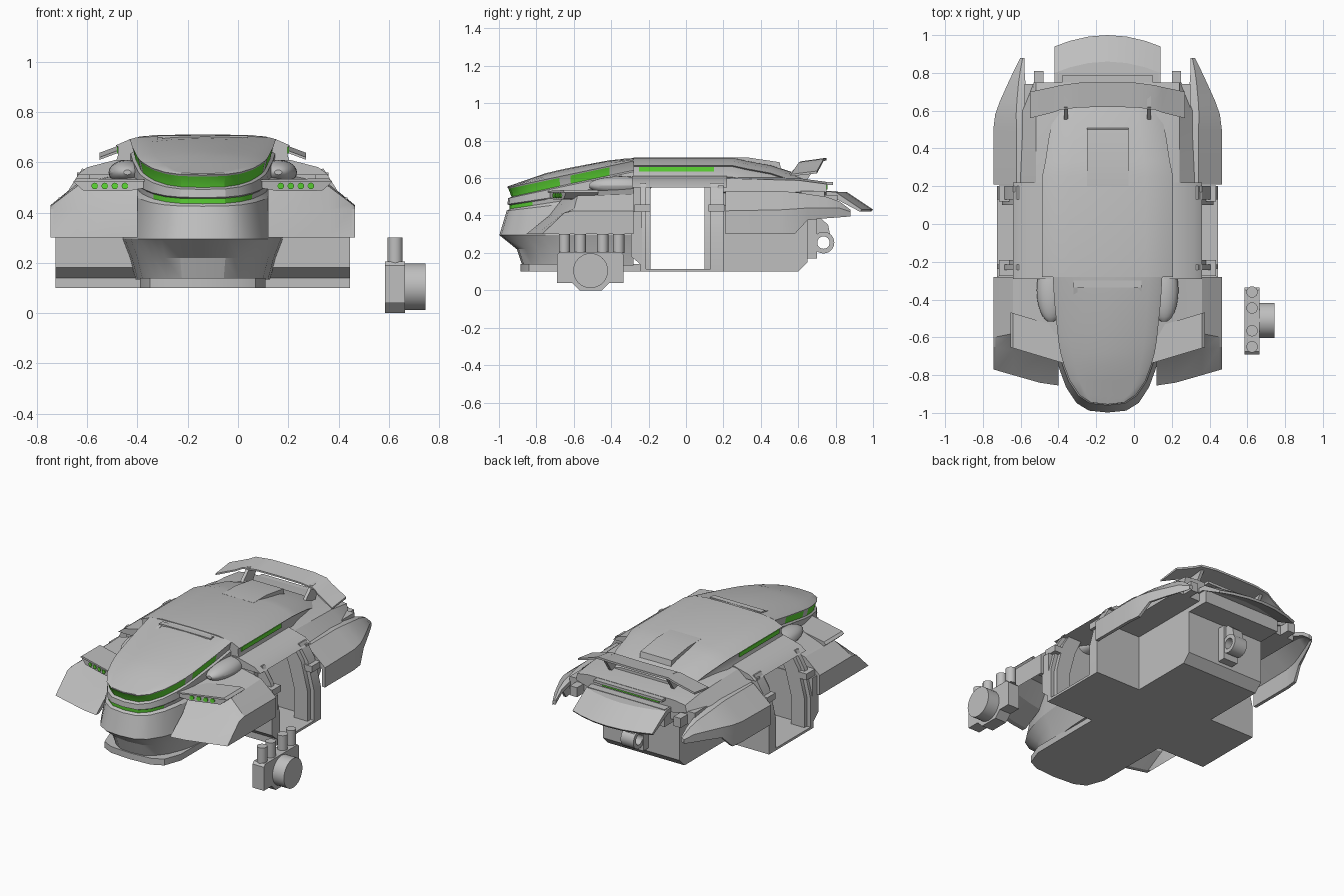
import bpy, bmesh, math

if "Cube" in bpy.data.objects:
    bpy.data.objects.remove(bpy.data.objects["Cube"])

CX = -0.14  # car centre line; the loose engine sits beside it


def material(name, col):
    m = bpy.data.materials.new(name)
    m.diffuse_color = (*col, 1)
    m.use_nodes = True
    m.node_tree.nodes["Principled BSDF"].inputs["Base Color"].default_value = m.diffuse_color
    return m


GREY = material("body grey", (0.52, 0.52, 0.52))
GREEN = material("glass green", (0.11, 0.68, 0.035))


def make(name, verts, faces, mat=GREY, mirror=False, green=(), cx=CX):
    verts, faces = list(verts), list(faces)
    if mirror:
        n = len(verts)
        verts += [(-x, y, z) for x, y, z in verts]
        faces += [tuple(n + i for i in reversed(f)) for f in faces]
    me = bpy.data.meshes.new(name)
    me.from_pydata([(x + cx, y, z) for x, y, z in verts], [], faces)
    me.materials.append(mat)
    if green:
        me.materials.append(GREEN)
        for i in green:
            me.polygons[i].material_index = 1
    bm = bmesh.new()
    bm.from_mesh(me)
    bmesh.ops.remove_doubles(bm, verts=bm.verts, dist=1e-5)
    bmesh.ops.recalc_face_normals(bm, faces=bm.faces)
    bm.to_mesh(me)
    bm.free()
    ob = bpy.data.objects.new(name, me)
    bpy.context.collection.objects.link(ob)
    return ob


def loft(name, rings, closed=False, **kw):
    n, k = len(rings[0]), len(rings)
    faces = []
    for r in range(k if closed else k - 1):
        a, b = r * n, (r + 1) % k * n
        faces += [(a + i, a + (i + 1) % n, b + (i + 1) % n, b + i) for i in range(n)]
    if not closed:
        faces += [tuple(range(n)), tuple((k - 1) * n + i for i in range(n))]
    return make(name, [p for r in rings for p in r], faces, **kw)


def prism(name, poly, axis, a, b, **kw):
    put = {"x": lambda p, t: (t, *p), "y": lambda p, t: (p[0], t, p[1]), "z": lambda p, t: (*p, t)}[axis]
    return loft(name, [[put(p, t) for p in poly] for t in (a, b)], **kw)


def box(name, x0, x1, y0, y1, z0, z1, **kw):
    return prism(name, [(x0, y0), (x1, y0), (x1, y1), (x0, y1)], "z", z0, z1, **kw)


def both(half):  # complete a half outline that starts on the centre line
    return half + [(-x, y) for x, y in reversed(half) if x > 0]


def circle(a, b, r, n=24):
    return [(a + r * math.cos(6.28319 * i / n), b + r * math.sin(6.28319 * i / n)) for i in range(n)]


# Nose hull: plan outline swept down through stacked belts
plan = [(0, -.955), (.09, -.945), (.15, -.905), (.2, -.83), (.23, -.75), (.25, -.68),
        (.26, -.62), (.282, -.41), (.29, -.28)]
plan = [(-x, y) for x, y in reversed(plan[1:])] + plan
# belt: width factor, front height, rise per unit y, push back of the nose
belts = [(0, .555, .21, 0), (.4, .555, .21, 0), (.75, .555, .21, 0), (.92, .555, .21, 0),
         (1, .55, .21, 0), (.985, .543, .21, .006), (.95, .5, .21, .022), (.99, .492, .21, .004),
         (1, .46, .15, 0), (.985, .455, .15, .01), (.975, .435, .15, .012), (1.03, .425, .12, -.004),
         (1.1, .295, 0, -.043), (1, .22, 0, .05), (.92, .133, 0, .08)]
verts, faces, green = [], [], []
N = len(plan)
for b, (k, f, s, dy) in enumerate(belts):
    for x, y in plan:
        d = y + .955
        crown = .03 * (1 - k * k) * min(1, d / .22) * min(1, (.76 - d) / .25) if b < 4 else 0
        fade = max(0, min(1, (-.55 - y) / .36))
        verts.append((x * k, y + dy * fade, f + s * d + crown))
for b in range(len(belts) - 1):
    for i in range(N - 1):
        seg = max(abs(i - 8), abs(i - 7)) - 1
        if (b == 5 and seg in (0, 1, 2, 3, 4, 6)) or (b == 9 and seg < 3):
            green.append(len(faces))
        faces.append((b * N + i, b * N + i + 1, (b + 1) * N + i + 1, (b + 1) * N + i))
L = len(belts)
faces.append(tuple((L - 1) * N + i for i in range(N)))
faces.append(tuple(b * N for b in range(L)) + tuple(b * N + N - 1 for b in range(L - 1, 0, -1)))
make("nose_hull", verts, faces, green=green)

# Front lip and floor
prism("front_lip", both([(0, -.885), (.14, -.875), (.21, -.84), (.25, -.73), (.25, -.24)]), "z", .1, .14)
box("floor", -.585, .585, -.24, .2, .1, .115)

# Front fenders: flared leading edge, hollow wheel arch below
rings = []
for u, t0, ft, zt, my, mz, lip, hollow in ((.605, .425, -.6, .425, -.65, .415, -.77, 0),
                                           (.59, .438, -.598, .437, -.652, .414, -.774, 1),
                                           (.5, .515, -.58, .505, -.67, .41, -.8, 1),
                                           (.36, .545, -.61, .52, -.71, .405, -.84, 1),
                                           (.26, .56, -.63, .53, -.73, .4, -.855, 1)):
    s = [(-.28, .3), (-.28, t0), (ft, zt), (my, mz), (lip, .3)]
    s += [(lip + .03, .3), (my + .03, .37), (ft, zt - .04), (-.31, t0 - .04), (-.31, .3)] if hollow else \
         [(lip + .03, .3), (my + .03, .3), (ft, .3), (-.31, .3), (-.3, .3)]
    rings.append([(u, y, z) for y, z in s])
loft("front_fender", rings, mirror=True)

# Headlight bars and lamps, raked back toward the outside
bar = prism("headlight_bar", [(.22, .525), (.5, .53), (.515, .522), (.475, .487), (.3, .485), (.22, .5)],
            "y", -.725, -.55, mirror=True)
visor = prism("headlight_brow", [(.22, .531), (.5, .536), (.515, .524), (.22, .523)], "y", -.735, -.55, mirror=True)
lamps = [prism("lamp", circle(u, .506, .013, 12), "y", -.731, -.72, mat=GREEN, mirror=True)
         for u in (.31, .35, .39, .43)]
for ob in [bar, visor] + lamps:
    for v in ob.data.vertices:
        v.co.y += (abs(v.co.x - CX) - .24) * .3

# Rounded pods behind the hood
rings = []
for i in range(1, 16):
    a = math.pi * i / 16
    r = math.sin(a)
    rings.append([(.3 + .075 * r * p, -.35 - .17 * math.cos(a), .56 + .05 * r * q) for p, q in circle(0, 0, 1, 20)])
loft("side_pod", rings, mirror=True)

# Cabin roof running into the fastback
rings = []
for y, t, w, b in ((-.28, .71, 1, .55), (.25, .71, 1, .55), (.33, .692, .95, .55), (.45, .67, .9, .55),
                   (.62, .615, .8, .5)):
    half = [(0, t), (.2 * w, t - .002), (.29 * w, t - .018), (.347 * w, t - .043), (.337 * w, t - .049),
            (.337 * w, t - .08), (.345 * w, t - .105), (.3 * w, b)]
    rings.append([(x, y, z) for x, z in both(half)])
loft("cabin_roof", rings)
prism("roof_shoulder", [(.3, .61), (.345, .61), (.46, .58), (.5, .55), (.3, .55)], "y", -.29, .22, mirror=True)
prism("roof_spine", [(.2, .71), (.33, .71), (.5, .685), (.52, .6), (.2, .6)], "x", -.11, .11)
box("side_window_strip", .335, .342, -.25, .15, .634, .66, mat=GREEN, mirror=True)

# Roof intake bracket
box("roof_bracket", -.18, .18, -.335, -.3, .67, .706)
prism("roof_bracket_arm", [(-.4, .67), (-.385, .685), (-.31, .706), (-.31, .67)], "x", .16, .18, mirror=True)

# Bulkheads and door pillars around the open doorway
prism("front_bulkhead", [(-.245, .1), (-.245, .14), (-.295, .182), (-.295, .42), (-.235, .42), (-.235, .1)],
      "x", -.585, .585)
box("front_upper_bulkhead", -.45, .45, -.28, -.24, .4, .56)
box("rear_bulkhead", -.5, .5, .17, .2, .1, .56)
pillar = [(.585, .1), (.585, .3), (.54, .48), (.48, .575), (.4, .56), (.45, .45), (.49, .3), (.49, .1)]
for nm, a, b in (("front_pillar", -.244, -.215), ("rear_pillar", .13, .2)):
    prism(nm, pillar, "y", a, b, mirror=True)
for nm, a, b in (("front_pillar_trim", -.22, -.19), ("rear_pillar_trim", .1, .135)):
    prism(nm, [(x - .025, z) for x, z in pillar], "y", a, b, mirror=True)
for nm, a, b in (("front_hinge", -.275, -.19), ("rear_hinge", .12, .205)):
    box(nm, .5, .575, a, b, .42, .46, mirror=True)

# Rear body
prism("rear_box", [(.19, .1), (.6, .1), (.65, .15), (.65, .47), (.19, .47)], "x", -.27, .27)
box("rear_deck_base", -.44, .44, .19, .74, .45, .53)
loft("rear_deck", [[(x, y, z) for x, z in both([(0, t), (.3, t), (.38, t - .012), (.47 - c, .525), (.3, .5)])]
                   for y, t, c in ((.17, .61, 0), (.6, .6, .02), (.75, .58, .08))])
box("tail_block", -.27, .27, .64, .8, .42, .53)
box("tail_overhang", -.24, .24, .7, .785, .562, .578)
box("tail_light", -.2, .2, .749, .757, .538, .562, mat=GREEN)
box("rear_peg", .34, .39, .72, .81, .45, .51, mirror=True)

# Rear fenders: hollow below, tapering to a thin tip
rings = []
for y, o, i, b, m, t in ((.21, .605, .4, .3, .425, .53), (.5, .605, .4, .3, .43, .53), (.58, .595, .41, .3, .435, .525),
                         (.65, .57, .42, .375, .44, .515), (.75, .525, .435, .385, .44, .5),
                         (.82, .492, .44, .39, .44, .475), (.88, .462, .44, .395, .42, .43)):
    w = o - i
    rings.append([(o, y, b), (o, y, m), (i + w * .4, y, t), (i, y, t), (i, y, t - .025),
                  (i + w * .4, y, t - .03), (o - w * .1, y, m - .015), (o - w * .1, y, b)])
loft("rear_fender", rings, mirror=True)

# Drooping tail flap with curved trailing edge
rings = []
for u in (-.28, -.2, -.1, 0, .1, .2, .28):
    d = .06 * (u / .28) ** 2
    rings.append([(u, y, z) for y, z in ((.74, .53), (.86 - d, .525), (1 - d, .432), (.99 - d, .42),
                                         (.84 - d, .5), (.74, .5))])
loft("tail_flap", rings)

# Spoiler with drooped ends, and its struts
half = [(0, .62, .75, .69), (.15, .617, .748, .69), (.25, .605, .735, .685), (.29, .59, .725, .665), (.41, .56, .7, .62)]
span = [(-u, a, b, z) for u, a, b, z in reversed(half[1:])] + half
loft("spoiler", [[(u, a, z), (u, b, z + .018), (u, b, z + .005), (u, a, z - .01)] for u, a, b, z in span])
prism("spoiler_strut", [(.44, .58), (.64, .58), (.72, .7), (.62, .69), (.55, .62)], "x", .21, .23, mirror=True)

# Tow ring at the back
box("tow_bracket", -.05, .05, .64, .7, .17, .39)
prism("tow_bracket_top", [(.65, .31), (.7, .29), (.77, .3), (.76, .35), (.72, .385), (.65, .385)], "x", -.035, .035)
outer, inner = circle(.735, .255, .058), circle(.735, .255, .033)
loft("tow_ring", [[(-.045, *o), (.045, *o), (.045, *i), (-.045, *i)] for o, i in zip(outer, inner)], closed=True)

# Loose engine beside the car
prism("engine_block", [(-.69, .04), (-.61, .04), (-.57, 0), (-.45, 0), (-.41, .04), (-.335, .04), (-.335, .19),
                       (-.35, .205), (-.675, .205), (-.69, .19)], "x", .585, .665, cx=0)
prism("engine_disc", circle(-.51, .105, .093, 32), "x", .66, .745, cx=0)
for y in (-.65, -.565, -.445, -.36):
    prism("engine_pipe", circle(.625, y, .03), "z", .2, .3, cx=0)

# Smooth the curved surfaces, keep hard edges
for ob in bpy.data.objects:
    ob.select_set(True)
    bpy.context.view_layer.objects.active = ob
bpy.ops.object.shade_smooth_by_angle(angle=math.radians(25))
